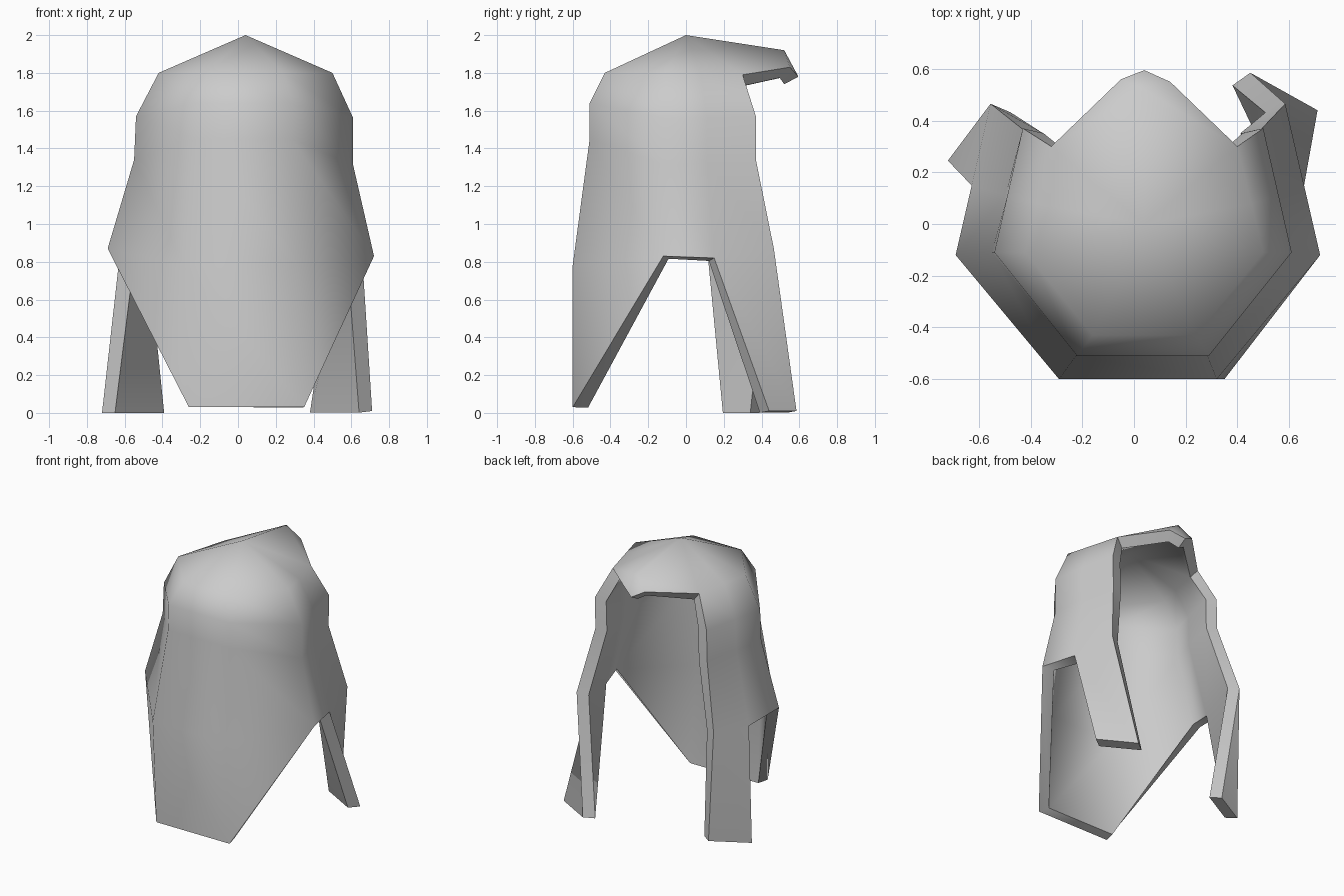
import bpy, bmesh

if "Cube" in bpy.data.objects:
    bpy.data.objects.remove(bpy.data.objects["Cube"])

bm = bmesh.new()
V = lambda x, y, z: bm.verts.new((x, y, z))


def ring(cx, front, side, back, zs):
    """Row of 8 points from back left, around the front, to back right.
    front/side/back are (half width, y); zs is (front z, left side z, right side z, back z)."""
    zf, zl, zr, zb = zs
    t = 0.46
    mid = [side[k] * (1 - t) + back[k] * t for k in (0, 1)]
    zm = lambda z: z * (1 - t) + zb * t
    return [V(cx - back[0], back[1], zb), V(cx - mid[0], mid[1], zm(zl)),
            V(cx - side[0], side[1], zl), V(cx - front[0], front[1], zf),
            V(cx + front[0], front[1], zf), V(cx + side[0], side[1], zr),
            V(cx + mid[0], mid[1], zm(zr)), V(cx + back[0], back[1], zb)]


# Rings from crown to the widest level
rings = [
    ring(0.04, (0.20, -0.43), (0.46, -0.11), (0.36, 0.30), (1.80, 1.80, 1.80, 1.79)),
    ring(0.035, (0.255, -0.51), (0.575, -0.11), (0.465, 0.37), (1.64, 1.57, 1.56, 1.57)),
    ring(0.03, (0.255, -0.51), (0.58, -0.11), (0.465, 0.37), (1.45, 1.34, 1.31, 1.34)),
    ring(0.015, (0.305, -0.60), (0.705, -0.12), (0.57, 0.465), (0.78, 0.87, 0.83, 0.87)),
]
for up, low in zip(rings, rings[1:]):
    for i in range(7):
        bm.faces.new((up[i], low[i], low[i + 1], up[i + 1]))
top, base = rings[0], rings[-1]
for i in (1, 6):
    base[i].co.z = 0.82

# Crown fan
crown = V(0.04, 0, 2.0)
for i in range(7):
    bm.faces.new((crown, top[i], top[i + 1]))

# Pointed overhang at the back
ridge = V(0.04, 0.52, 1.92)
rim = [top[7], V(0.14, 0.55, 1.83), V(0.04, 0.595, 1.78), V(-0.05, 0.56, 1.83), top[0]]
bm.faces.new((crown, top[7], ridge))
bm.faces.new((crown, ridge, top[0]))
for a, b in zip(rim, rim[1:]):
    bm.faces.new((ridge, a, b))

# Front panel tapering to the floor
fl, fr = V(-0.26, -0.60, 0.03), V(0.35, -0.60, 0.03)
bm.faces.new((base[2], fl, base[3]))
bm.faces.new((base[3], fl, fr, base[4]))
bm.faces.new((base[4], fr, base[5]))

# Two back strands
bm.faces.new((base[0], V(-0.46, 0.39, 0), V(-0.72, 0.245, 0), base[1]))
bm.faces.new((base[6], V(0.71, 0.44, 0.01), V(0.45, 0.585, 0.01), base[7]))

mesh = bpy.data.meshes.new("hair_shell")
bm.to_mesh(mesh)
bm.free()
hair = bpy.data.objects.new("hair_shell", mesh)
bpy.context.collection.objects.link(hair)
bpy.context.view_layer.objects.active = hair
hair.select_set(True)

# Wall thickness, inward
wall = hair.modifiers.new("wall", 'SOLIDIFY')
wall.thickness = 0.085
wall.offset = -1
bpy.ops.object.modifier_apply(modifier="wall")
for v in hair.data.vertices:
    v.co.z = max(v.co.z, 0.0)
bpy.ops.object.shade_smooth_by_angle(angle=1.05)
